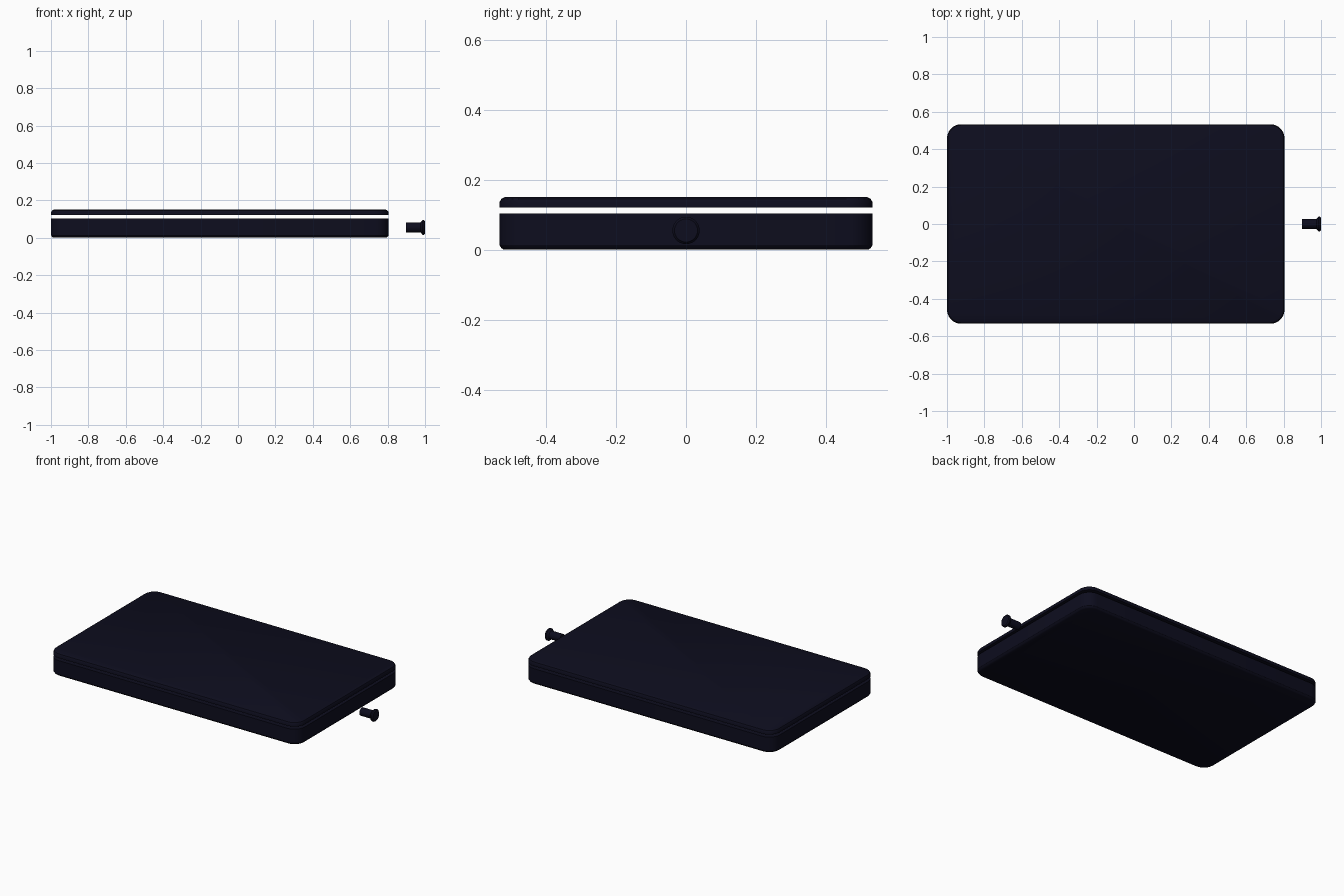
import bpy, bmesh, math

if "Cube" in bpy.data.objects:
    bpy.data.objects.remove(bpy.data.objects["Cube"])

navy = bpy.data.materials.new("dark navy")
navy.diffuse_color = (0.0040, 0.0040, 0.0130, 1)
navy.use_nodes = True
navy.node_tree.nodes["Principled BSDF"].inputs["Base Color"].default_value = navy.diffuse_color

X0, X1, HY = -1.0, 0.805, 0.533


def outline(inset, r=0.075, seg=6):
    """Rounded rectangle points, shrunk by inset."""
    pts = []
    r2 = r - inset
    corners = [(X1 - r, HY - r, 0), (X0 + r, HY - r, 90),
               (X0 + r, -HY + r, 180), (X1 - r, -HY + r, 270)]
    for cx, cy, a0 in corners:
        for i in range(seg + 1):
            a = math.radians(a0 + 90 * i / seg)
            pts.append((cx + r2 * math.cos(a), cy + r2 * math.sin(a)))
    return pts


def finish(name, bm):
    bmesh.ops.recalc_face_normals(bm, faces=bm.faces)
    me = bpy.data.meshes.new(name)
    bm.to_mesh(me)
    bm.free()
    ob = bpy.data.objects.new(name, me)
    bpy.context.collection.objects.link(ob)
    me.materials.append(navy)
    bpy.context.view_layer.objects.active = ob
    ob.select_set(True)
    bpy.ops.object.shade_smooth_by_angle(angle=math.radians(30))
    ob.select_set(False)
    return ob


def loft(name, rings):
    """Skin closed rings of 3D points and cap both ends."""
    bm = bmesh.new()
    vs = [[bm.verts.new(p) for p in ring] for ring in rings]
    for a, b in zip(vs, vs[1:]):
        n = len(a)
        for i in range(n):
            bm.faces.new((a[i], a[(i + 1) % n], b[(i + 1) % n], b[i]))
    bm.faces.new(vs[0])
    bm.faces.new(vs[-1])
    return finish(name, bm)


def slab(name, levels):
    loft(name, [[(x, y, z) for x, y in outline(inset)] for z, inset in levels])


# Lower body, chamfered underneath
slab("base_body", [(0.0, 0.013), (0.004, 0.006), (0.013, 0.0), (0.104, 0.0)])
# Floating lid, chamfered on top
slab("lid", [(0.121, 0.0), (0.136, 0.0), (0.145, 0.005), (0.15, 0.014)])

# Separate pin beside the body: shaft and flanged head along x
profile = [(0.897, 0.026), (0.975, 0.026), (0.982, 0.033),
           (0.986, 0.039), (0.994, 0.039), (1.0, 0.033)]
N = 32
loft("pin", [[(x, r * math.cos(2 * math.pi * i / N),
               0.055 + r * math.sin(2 * math.pi * i / N)) for i in range(N)]
             for x, r in profile])
